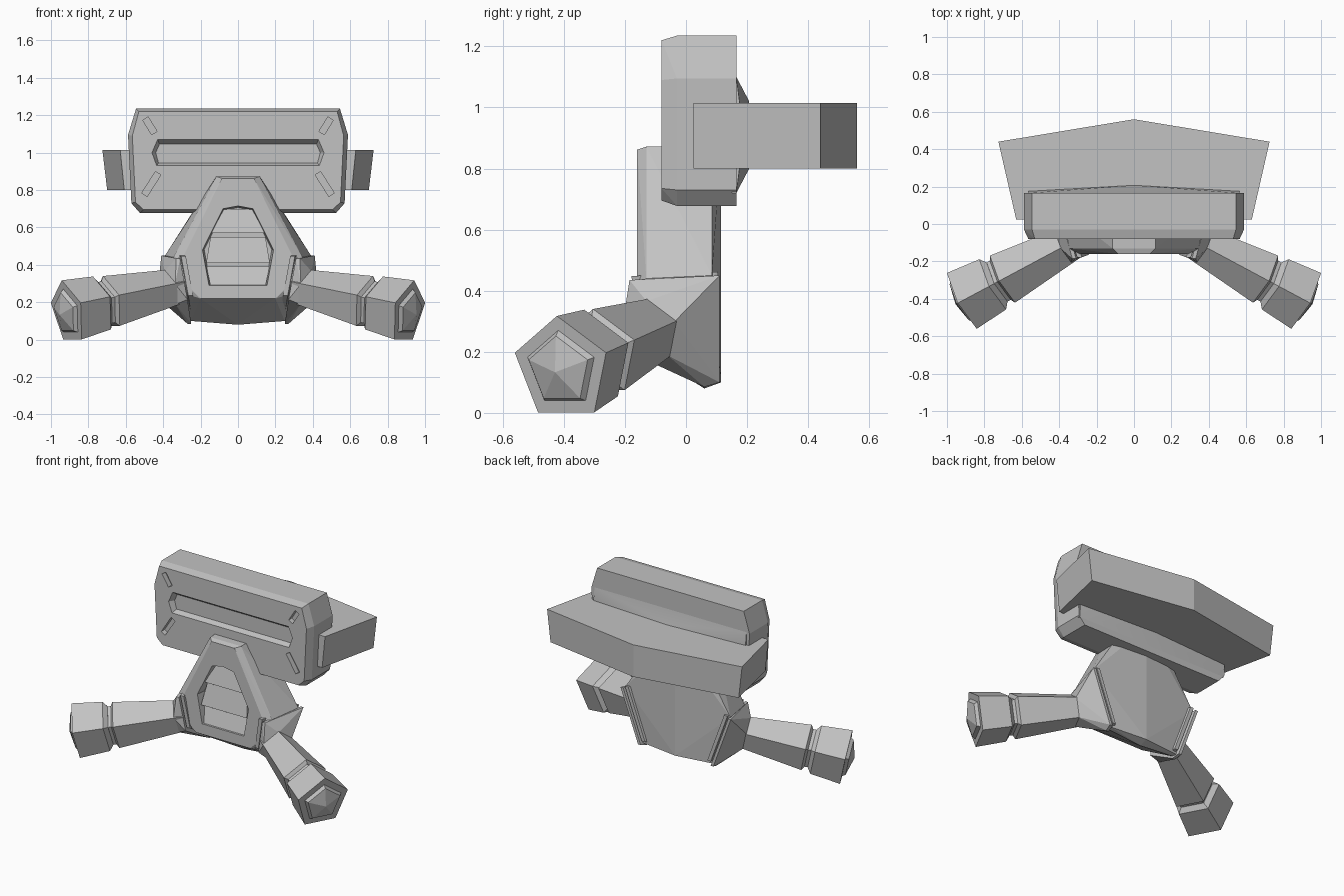
import bpy, bmesh, math
from mathutils import Vector

cube = bpy.data.objects.get("Cube")
if cube:
    bpy.data.objects.remove(cube, do_unlink=True)

grey = bpy.data.materials.new("plain grey")
grey.use_nodes = True
colour = (0.54, 0.54, 0.54, 1)
grey.diffuse_color = colour
grey.node_tree.nodes["Principled BSDF"].inputs["Base Color"].default_value = colour


def add_object(name, bm):
    bmesh.ops.recalc_face_normals(bm, faces=bm.faces)
    mesh = bpy.data.meshes.new(name)
    bm.to_mesh(mesh)
    bm.free()
    mesh.materials.append(grey)
    obj = bpy.data.objects.new(name, mesh)
    bpy.context.collection.objects.link(obj)
    return obj


def hull(name, points):
    """Faceted convex block through the given corners."""
    bm = bmesh.new()
    for p in points:
        bm.verts.new(p)
    bmesh.ops.remove_doubles(bm, verts=bm.verts, dist=0.0001)
    bmesh.ops.convex_hull(bm, input=bm.verts)
    loose = [v for v in bm.verts if not v.link_faces]
    bmesh.ops.delete(bm, geom=loose, context='VERTS')
    bmesh.ops.dissolve_limit(bm, angle_limit=0.03, verts=bm.verts, edges=bm.edges)
    return add_object(name, bm)


def both(points):
    """Corners plus their left-right mirror images."""
    return [(s * x, y, z) for s in (1, -1) for x, y, z in points]


def layer(outline, y):
    return both([(x, y, z) for x, z in outline])


def cut(obj, cutters):
    """Subtract the cutters and throw them away."""
    bpy.context.view_layer.objects.active = obj
    for c in cutters:
        c.hide_render = True
        mod = obj.modifiers.new("recess", 'BOOLEAN')
        mod.operation, mod.solver, mod.object = 'DIFFERENCE', 'EXACT', c
        bpy.ops.object.modifier_apply(modifier=mod.name)
        bpy.data.objects.remove(c, do_unlink=True)


# Head: chamfered block
outer = [(0.545, 1.235), (0.588, 1.095), (0.57, 0.73), (0.525, 0.678)]
inner = [(0.53, 1.22), (0.565, 1.09), (0.548, 0.735), (0.505, 0.695)]
head = hull("head", layer(inner, -0.08) + layer(outer, -0.03) + layer(outer, 0.165))

# Recesses in the head front: one long slot and four slanted ones
slot = [(0.43, 1.07), (0.46, 1.0), (0.435, 0.93)]
floor = [(0.42, 1.045), (0.44, 1.0), (0.425, 0.945)]
cutters = [hull("slot_cutter", layer(slot, -0.09) + layer(slot, -0.08) + layer(floor, -0.045))]
for a, b in (((0.495, 1.182), (0.447, 1.105)), ((0.5, 0.775), (0.427, 0.89))):
    a, b = Vector(a), Vector(b)
    side = (b - a).orthogonal().normalized() * 0.017
    rect = [a + side, a - side, b + side, b - side]
    for s in (1, -1):
        cutters.append(hull("vent_cutter", [(s * p.x, y, p.y) for p in rect for y in (-0.1, -0.045)]))
cut(head, cutters)

# Softly shaded ridge on the back of the head
ridge = hull("head_back_ridge",
             both([(0.565, 0.15, 1.1), (0.565, 0.165, 1.1), (0.565, 0.15, 0.72),
                   (0.565, 0.165, 0.72), (0.565, 0.175, 1.02), (0.565, 0.175, 0.8),
                   (0, 0.207, 1.02), (0, 0.207, 0.8)]))
bpy.ops.object.select_all(action='DESELECT')
ridge.select_set(True)
bpy.context.view_layer.objects.active = ridge
bpy.ops.object.shade_smooth_by_angle(angle=math.radians(40))

# Wide wraparound block behind the head
top = [(0.63, 0.025, 1.015), (0.725, 0.44, 1.015), (0, 0.56, 1.015)]
hull("rear_block", both(top + [(x * 0.965, y, 0.8) for x, y, z in top]))

# Torso with a bevelled front and a ridged back
torso = hull("torso",
             layer([(0.085, 0.862), (0.31, 0.41), (0.285, 0.3), (0.2, 0.22)], -0.16)
             + layer([(0.115, 0.872), (0.345, 0.44), (0.3, 0.25)], -0.13)
             + layer([(0.12, 0.875), (0.39, 0.45), (0.26, 0.105)], 0.085)
             + layer([(0, 0.875), (0, 0.1)], 0.115)
             + layer([(0.25, 0.1), (0, 0.08)], 0.06))
opening = [(0, 0.715), (0.08, 0.7), (0.19, 0.48), (0.155, 0.29)]
deep = [(x * 0.95, 0.5 + (z - 0.5) * 0.96) for x, z in opening]
cut(torso, [hull("grille_cutter", layer(opening, -0.18) + layer(opening, -0.16) + layer(deep, -0.1))])

# Sloping slats in the torso opening
for i, (z1, w1, z0, w0) in enumerate([(0.7, 0.077, 0.57, 0.142),
                                      (0.55, 0.147, 0.41, 0.17),
                                      (0.39, 0.168, 0.29, 0.148)]):
    hull("grille_slat_%d" % (i + 1), both([(w1, -0.115, z1), (w0, -0.15, z0),
                                           (w1, -0.09, z1), (w0, -0.09, z0)]))


# Shoulders, arms and fists
axis = Vector((0.86, -0.46, -0.2)).normalized()
across = Vector((0.47, 0.88, 0)).normalized()
up = axis.cross(across).normalized()
fist_end = Vector((0.911, -0.406, 0.143))


def ring(dist, radius):
    """Five corners around the arm axis, one pointing up."""
    c = fist_end + axis * dist
    return [c + radius * (up * math.cos(t) + across * math.sin(t))
            for t in (math.tau * k / 5 for k in range(5))]


def tube(name, rings, sx, tip=0.0):
    """Closed five-sided tube through rings of (distance, radius), ending in a point."""
    bm = bmesh.new()
    loops = [[bm.verts.new((sx * p.x, p.y, p.z)) for p in ring(*r)] for r in rings]
    for a, b in zip(loops, loops[1:]):
        for k in range(5):
            n = (k + 1) % 5
            bm.faces.new((a[k], a[n], b[n], b[k]))
    bm.faces.new(loops[0])
    p = fist_end + axis * tip
    point = bm.verts.new((sx * p.x, p.y, p.z))
    for k in range(5):
        bm.faces.new((loops[-1][k], loops[-1][(k + 1) % 5], point))
    return add_object(name, bm)


plate = [Vector(p) for p in ((0.41, 0.11, 0.45), (0.28, 0.11, 0.1), (0.27, 0.06, 0.085),
                             (0.29, -0.17, 0.215), (0.33, -0.185, 0.435))]
middle = sum(plate, Vector()) / len(plate)
for label, sx in (("left", 1), ("right", -1)):
    # Flange against the torso, then the socket narrowing to the arm
    flange = [middle + (p - middle) * 0.96 for p in plate]
    flange = [p + Vector((dx, 0, 0.02)) for p in flange for dx in (-0.05, -0.025)]
    hull(label + "_shoulder_flange", [(sx * p.x, p.y, p.z) for p in flange])
    socket = plate + [p + Vector((-0.02, 0, 0)) for p in plate] + ring(-0.62, 0.1)
    hull(label + "_shoulder_socket", [(sx * p.x, p.y, p.z) for p in socket])
    tube(label + "_arm", [(-0.68, 0.1), (-0.25, 0.15), (-0.235, 0.125), (-0.15, 0.12)], sx, -0.15)
    tube(label + "_fist", [(-0.215, 0.125), (-0.19, 0.16), (0, 0.178), (0, 0.13),
                           (0.02, 0.115)], sx, 0.05)
